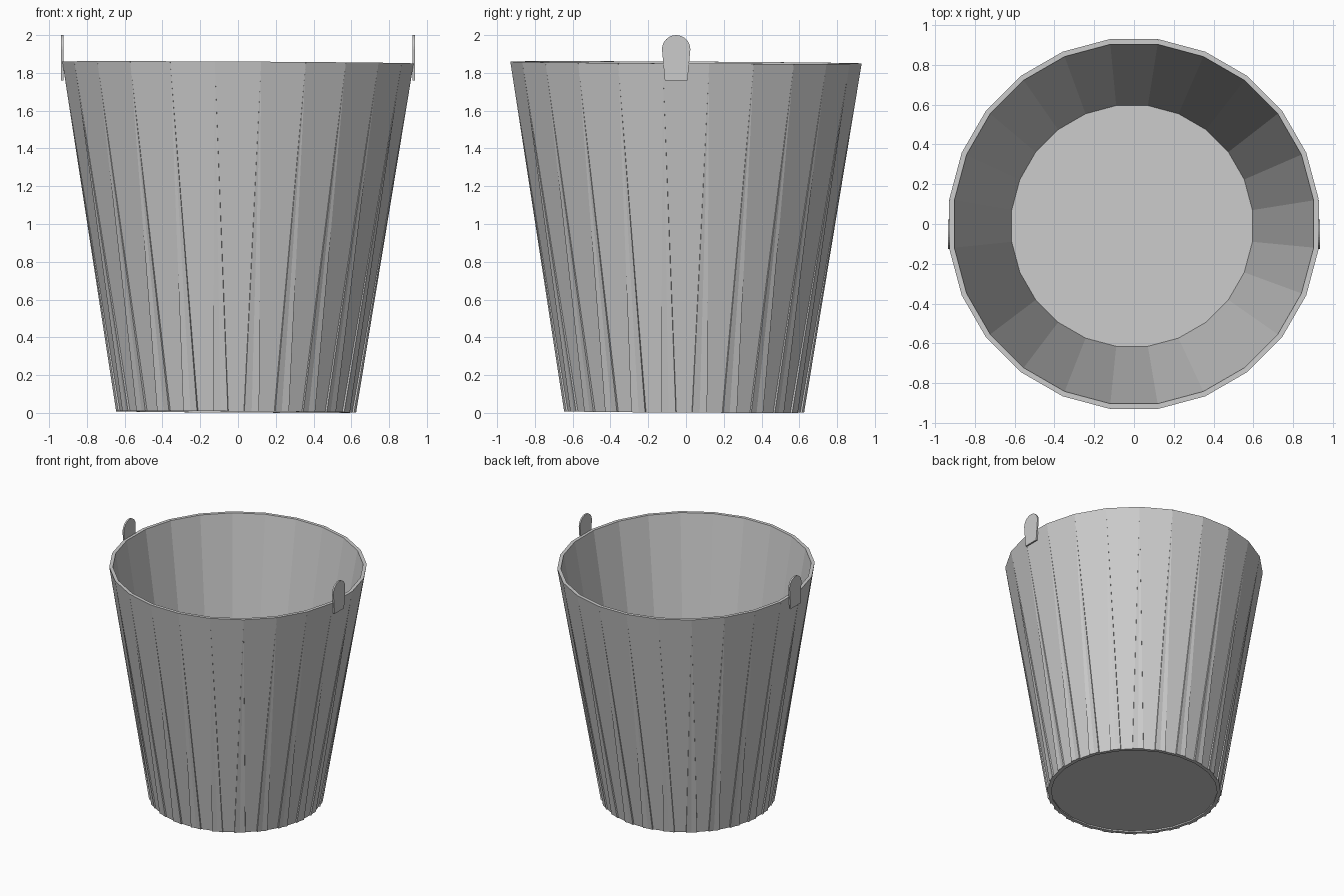
import bpy, bmesh, math
from mathutils import Matrix, Vector

if "Cube" in bpy.data.objects:
    bpy.data.objects.remove(bpy.data.objects["Cube"], do_unlink=True)

STAVES = 24
HEIGHT = 1.85
TOP_R, BOTTOM_R = 0.93, 0.625    # distance from the axis to the outer stave faces
WALL = 0.026
HALF_W = 0.122                   # staves keep one width, so they overlap lower down
LEAN = 0.0054

grey = bpy.data.materials.new("plain grey")
grey.use_nodes = True
colour = (0.6, 0.6, 0.6, 1)
grey.diffuse_color = colour
grey.node_tree.nodes["Principled BSDF"].inputs["Base Color"].default_value = colour

# The whole pail leans very slightly
lean = (Matrix.Translation((-0.01, -0.01, 0.005))
        @ Matrix.Rotation(LEAN, 4, 'Y') @ Matrix.Rotation(-LEAN, 4, 'X'))


def add_object(name, mesh, matrix=Matrix()):
    obj = bpy.data.objects.new(name, mesh)
    bpy.context.collection.objects.link(obj)
    obj.matrix_world = matrix
    return obj


def extruded(name, outline, direction):
    """Solid made by pushing a flat outline along a direction."""
    bm = bmesh.new()
    face = bm.faces.new([bm.verts.new(p) for p in outline])
    new = bmesh.ops.extrude_face_region(bm, geom=[face], use_keep_orig=True)["geom"]
    bmesh.ops.translate(bm, vec=Vector(direction),
                        verts=[v for v in new if isinstance(v, bmesh.types.BMVert)])
    bmesh.ops.recalc_face_normals(bm, faces=bm.faces)
    mesh = bpy.data.meshes.new(name)
    bm.to_mesh(mesh)
    bm.free()
    mesh.materials.append(grey)
    return mesh


# Wall: a ring of flat, outward leaning staves
section = [(BOTTOM_R - WALL, -HALF_W, 0), (BOTTOM_R, -HALF_W, 0),
           (TOP_R, -HALF_W, HEIGHT), (TOP_R - WALL, -HALF_W, HEIGHT)]
stave = extruded("stave", section, (0, 2 * HALF_W, 0))
for i in range(STAVES):
    turn = Matrix.Rotation(math.tau * i / STAVES, 4, 'Z')
    add_object(f"stave_{i + 1}", stave, lean @ turn)

# Floor: a thin disc held inside the staves
ring = [(0.612 * math.cos(math.tau * i / 48), 0.612 * math.sin(math.tau * i / 48), 0.012)
        for i in range(48)]
floor = add_object("floor", extruded("floor", ring, (0, 0, 0.028)), lean)
bpy.context.view_layer.objects.active = floor
floor.select_set(True)
bpy.ops.object.shade_smooth_by_angle(angle=math.radians(30))
floor.select_set(False)

# Lugs: a round-topped tab on each side of the rim
arc = [(0, 0.075 * math.cos(math.pi * i / 16), 1.925 + 0.075 * math.sin(math.pi * i / 16))
       for i in range(17)]
tab = extruded("lug", [(0, -0.06, 1.76), (0, 0.06, 1.76)] + arc, (0.012, 0, 0))
for name, x in (("left_lug", 0.925), ("right_lug", -0.937)):
    add_object(name, tab, Matrix.Translation((x, -0.052, 0)))
